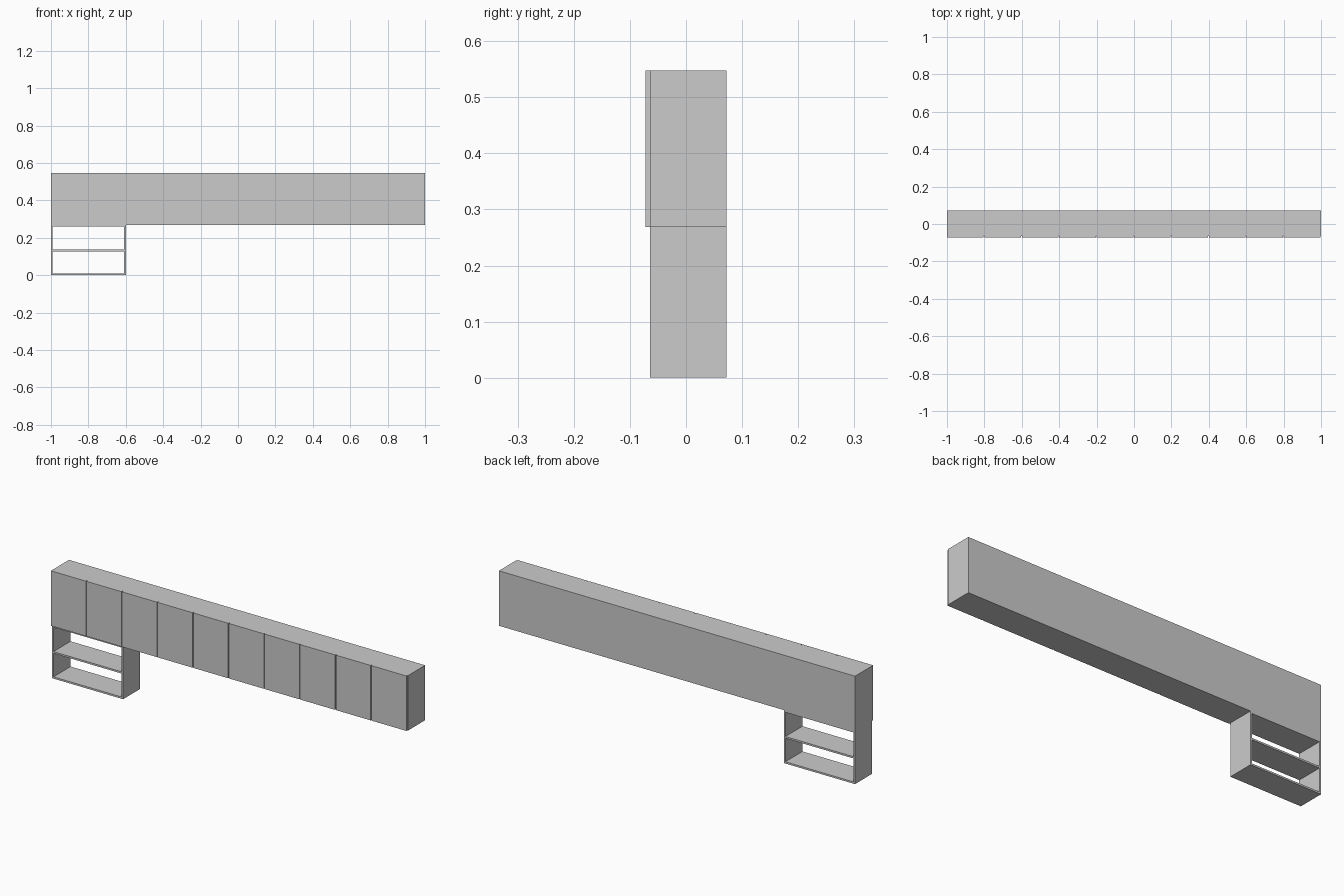
import bpy

if "Cube" in bpy.data.objects:
    bpy.data.objects.remove(bpy.data.objects["Cube"])


def panel(name, x0, x1, y0, y1, z0, z1):
    """Axis-aligned board given by its extents."""
    bpy.ops.mesh.primitive_cube_add(size=1, location=((x0 + x1) / 2, (y0 + y1) / 2, (z0 + z1) / 2))
    ob = bpy.context.object
    ob.name = name
    ob.scale = (x1 - x0, y1 - y0, z1 - z0)
    bpy.ops.object.transform_apply(location=False, rotation=False, scale=True)
    return ob


FRONT, BACK = -0.0645, 0.0725   # carcass depth
DOOR_FRONT = -0.0725
BASE, TOP = 0.269, 0.548        # cabinet height range
T = 0.009                       # board thickness

# Long wall cabinet
panel("cabinet_body", -1, 1, FRONT, BACK, BASE, TOP)

# Ten flat doors with narrow gaps
for i in range(10):
    x = -1 + 0.2 * i
    panel(f"door_{i + 1}", x, x + 0.196, DOOR_FRONT, FRONT, BASE, TOP)

# Open shelf unit hanging below the left end
L, R = -1.0, -0.6
panel("shelf_unit_bottom", L, R, FRONT, BACK, 0, T)
panel("shelf_unit_left_side", L, L + T, FRONT, BACK, T, BASE)
panel("shelf_unit_right_side", R - T, R, FRONT, BACK, T, BASE)
panel("shelf_unit_middle", L + T, R - T, FRONT, BACK, 0.128, 0.128 + T)
panel("shelf_unit_top", L + T, R - T, FRONT, BACK, BASE - T, BASE)
